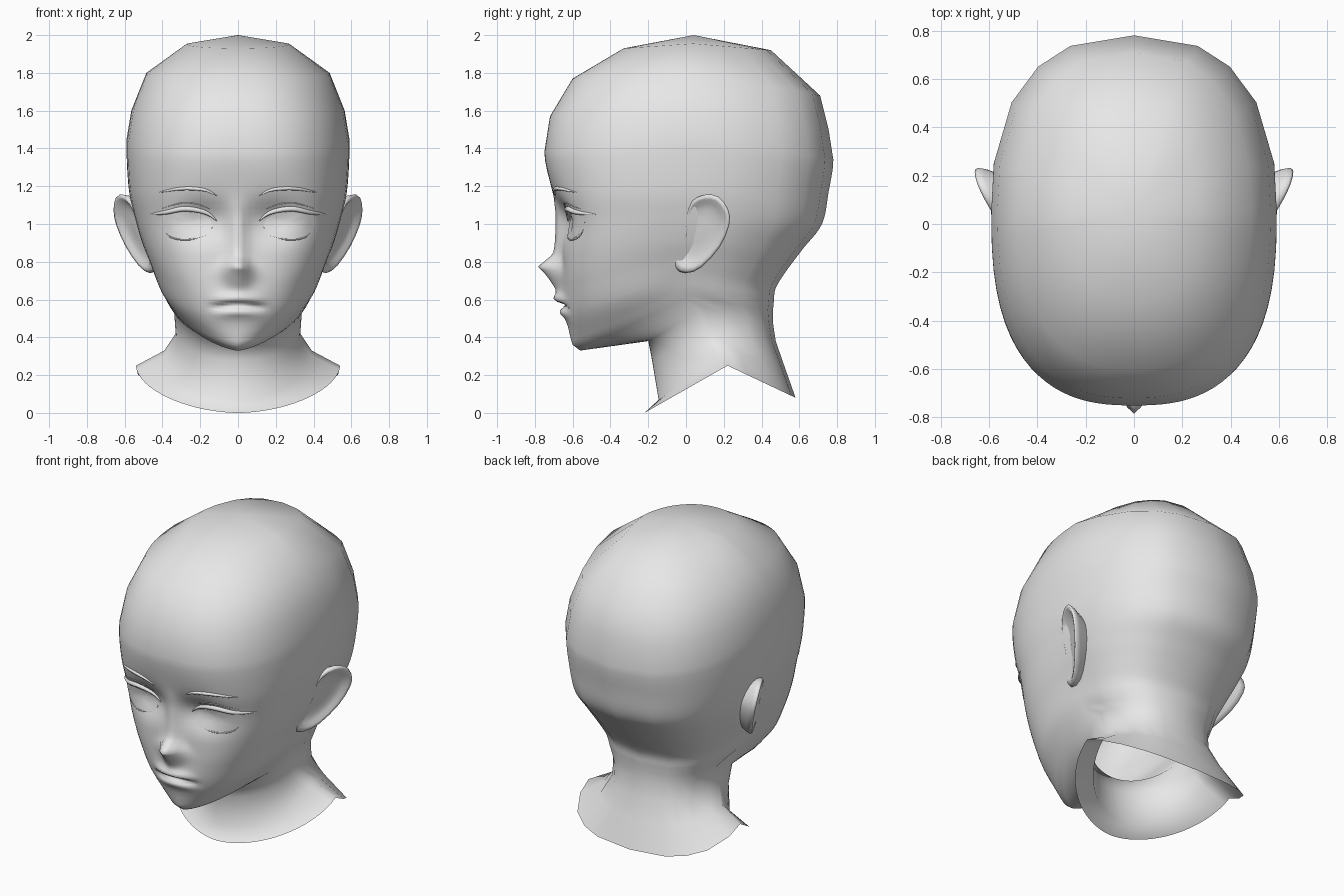
import bpy, bmesh, math
from mathutils import Vector
from mathutils.bvhtree import BVHTree

if "Cube" in bpy.data.objects:
    bpy.data.objects.remove(bpy.data.objects["Cube"])

skin = bpy.data.materials.new("plain grey")
skin.diffuse_color = (0.8, 0.8, 0.8, 1)
skin.use_nodes = True
skin.node_tree.nodes["Principled BSDF"].inputs["Base Color"].default_value = skin.diffuse_color


def loft(name, rings, start=None, end=None, mirror=False):
    """Skin a list of closed rings, with optional pole points at the ends."""
    bm = bmesh.new()
    vr = [[bm.verts.new(p) for p in r] for r in rings]
    n = len(vr[0])
    for a, b in zip(vr, vr[1:]):
        for i in range(n):
            j = (i + 1) % n
            bm.faces.new((a[i], a[j], b[j], b[i]))
    for pole, r in ((start, vr[0]), (end, vr[-1])):
        if pole is not None:
            v = bm.verts.new(pole)
            for i in range(n):
                bm.faces.new((v, r[i], r[(i + 1) % n]))
    bmesh.ops.recalc_face_normals(bm, faces=bm.faces[:])
    for f in bm.faces:
        f.smooth = True
    me = bpy.data.meshes.new(name)
    bm.to_mesh(me)
    tree = BVHTree.FromBMesh(bm)
    bm.free()
    me.materials.append(skin)
    ob = bpy.data.objects.new(name, me)
    bpy.context.collection.objects.link(ob)
    if mirror:
        ob.modifiers.new("mirror", 'MIRROR')
    return tree


def spline(p, i, t):
    """Point on a smooth curve between p[i] and p[i+1]."""
    a, b = p[max(i - 1, 0)], p[i]
    c, d = p[i + 1], p[min(i + 2, len(p) - 1)]
    return [0.5 * (2 * q + (r - o) * t + (2 * o - 5 * q + 4 * r - s) * t * t
                   + (3 * q - o - 3 * r + s) * t ** 3)
            for o, q, r, s in zip(a, b, c, d)]


def lerp_table(tab, z):
    if z >= tab[0][0] or z <= tab[-1][0]:
        return 0.0
    for (z0, h0), (z1, h1) in zip(tab, tab[1:]):
        if z >= z1:
            return h0 + (h1 - h0) * (z0 - z) / (z0 - z1)


def g(d, w):
    return math.exp(-(d / w) ** 2)


# Head and neck: front y, front z, half width, side y, side z, back y, back z, power
ROWS = [
    (-.33, 1.93, .27, .04, 1.955, .45, 1.92, .9),
    (-.60, 1.77, .485, .05, 1.80, .71, 1.68, .85),
    (-.72, 1.57, .565, .05, 1.60, .755, 1.50, .81),
    (-.75, 1.38, .59, .05, 1.45, .78, 1.34, .77),
    (-.71, 1.18, .58, .05, 1.20, .755, 1.17, .72),
    (-.67, 1.02, .55, .05, 1.05, .72, 1.00, .69),
    (-.655, .85, .51, .05, .92, .62, .87, .67),
    (-.65, .68, .465, .05, .82, .53, .75, .72),
    (-.63, .50, .43, .04, .74, .475, .66, .88),
    (-.60, .36, .405, .03, .67, .465, .59, 1.25),
    (-.56, .33, .385, .02, .62, .46, .54, 1.35),
    (-.20, .38, .34, .10, .56, .46, .48, 1.0),
    (-.18, .28, .33, .13, .42, .475, .38, 1.0),
    (-.145, .07, .39, .20, .33, .52, .25, 1.05),
    (-.22, .00, .54, .22, .25, .58, .08, 1.1)]
STEPS = [1, 1, 1, 4, 5, 5, 9, 12, 5, 1, 1, 1, 1, 1]
NOSE = [(1.15, 0), (1.0, .035), (.9, .038), (.84, .05), (.8, .1),
        (.775, .13), (.73, .085), (.66, .025), (.62, 0)]


def face_relief(x, z):
    """How far the face stands out at x, z."""
    w = .046 + .026 * g(z - .73, .06)
    out = lerp_table(NOSE, z) * g(x, w)
    out -= .062 * g(abs(x) - .19, .14) * g(z - 1.02, .1)      # eye sockets
    out += .03 * g(x, .12) * g(z - .6, .09)                   # muzzle
    lip = max(0, 1 - (x / .155) ** 2)
    line = .57 - .7 * x * x
    out += .03 * lip * g(z - line - .037, .025)               # upper lip
    out += .018 * lip * g(z - line + .042, .024)              # lower lip
    out -= .035 * lip * g(z - line, .014)                     # mouth line
    return out


BACK = [78, 56, 38, 22, 0]   # ring angles behind the ears, measured from the back


def head_ring(row):
    yf, zf, hw, yw, zw, yb, zb, p = row
    half = []
    nf = 22
    for i in range(nf + 1 + len(BACK)):
        if i <= nf:
            t = math.pi / 2 * (i / nf) ** 1.5
            ye, ze, e = yf, zf, p
        else:
            t = math.radians(BACK[i - nf - 1])
            ye, ze, e = yb, zb, .82
        s, c = max(math.sin(t), 0) ** e, max(math.cos(t), 0) ** e
        if i == nf:
            c = 0
        x, y, z = hw * s, yw + (ye - yw) * c, zw + (ze - zw) * c
        if i < nf and y < -.3 and z > .4:
            y -= face_relief(x, z)
        half.append((x, y, z))
    return half + [(-x, y, z) for x, y, z in half[-2:0:-1]]


rings = []
for i, m in enumerate(STEPS):
    rings += [head_ring(spline(ROWS, i, k / m)) for k in range(m)]
rings.append(head_ring(ROWS[-1]))
tree = loft("head_and_neck", rings, start=(0, .04, 2.0))


def on_face(x, z, out=0.0):
    hit = tree.ray_cast(Vector((x, -2, z)), Vector((0, 1, 0)))[0]
    return Vector((x, (hit.y if hit else -.5) - out, z))


# Eyes: gently domed almond patches
def eye_ring(r):
    pts = []
    for k in range(24):
        a = 2 * math.pi * k / 24
        c, s = math.cos(a), math.sin(a)
        x = .275 + .137 * r * c
        z = 1.005 + r * (.062 if s > 0 else .088) * math.copysign(abs(s) ** .8, s) + .012 * r * c
        pts.append(on_face(x, z, .005 + .006 * (1 - r * r)))
    return pts


loft("eyes", [eye_ring(r) for r in (1, .75, .5, .25)],
     end=on_face(.275, 1.005, .011), mirror=True)


# Lashes, lids and brows: tapered strips lying on the face
def strip(name, path, height, depth):
    pts = [spline(path, i, k / 6) for i in range(len(path) - 1) for k in range(6)]
    pts.append(path[-1])
    rs = []
    for k, (x, z) in enumerate(pts):
        f = k / (len(pts) - 1)
        w = max(.06, math.sin(math.pi * f) ** .6 if 0 < f < 1 else 0)
        c = on_face(x, z)
        rs.append([c + Vector((0, -depth * w * math.cos(a), height * w * math.sin(a)))
                   for a in (math.pi / 3 * q for q in range(6))])
    loft(name, rs, rs[0][0], rs[-1][0], mirror=True)


strip("upper_lashes", [(.11, 1.015), (.17, 1.06), (.28, 1.08), (.38, 1.062), (.465, 1.05)], .016, .024)
strip("eyelid_creases", [(.15, 1.08), (.22, 1.105), (.3, 1.11), (.41, 1.08)], .004, .005)
strip("lower_lids", [(.135, .985), (.17, .94), (.27, .917), (.365, .935), (.41, 1.01)], .005, .008)
strip("eyebrows", [(.11, 1.148), (.17, 1.178), (.25, 1.188), (.33, 1.184), (.415, 1.168)], .011, .015)

# Ears: outline in y, z, swept through rim and bowl
EAR = [(0, .74), (.08, .77), (.18, .88), (.23, 1.0), (.222, 1.08), (.17, 1.145),
       (.1, 1.155), (.03, 1.12), (0, 1.04), (-.01, .93), (-.07, .86), (-.06, .77)]
EAR_C = (.08, .97)


def ear_ring(scale, off, shift=0.0):
    pts = []
    for i in range(len(EAR)):
        for t in (0, .5):
            a, b, c, d = (EAR[(i + k) % len(EAR)] for k in (-1, 0, 1, 2))
            y, z = spline([a, b, c, d], 1, t)
            y = EAR_C[0] + (y - EAR_C[0]) * scale + shift
            z = EAR_C[1] + (z - EAR_C[1]) * scale
            pts.append((.47 + .5 * y + .22 * (z - .75) + off, y, z))
    return pts


loft("ears", [ear_ring(.72, -.14), ear_ring(.85, -.07), ear_ring(.97, -.03), ear_ring(1, -.003),
              ear_ring(.95, .01), ear_ring(.86, .006), ear_ring(.76, -.01),
              ear_ring(.55, -.018), ear_ring(.3, -.02, -.01)],
     end=(.54, .07, .97), mirror=True)
